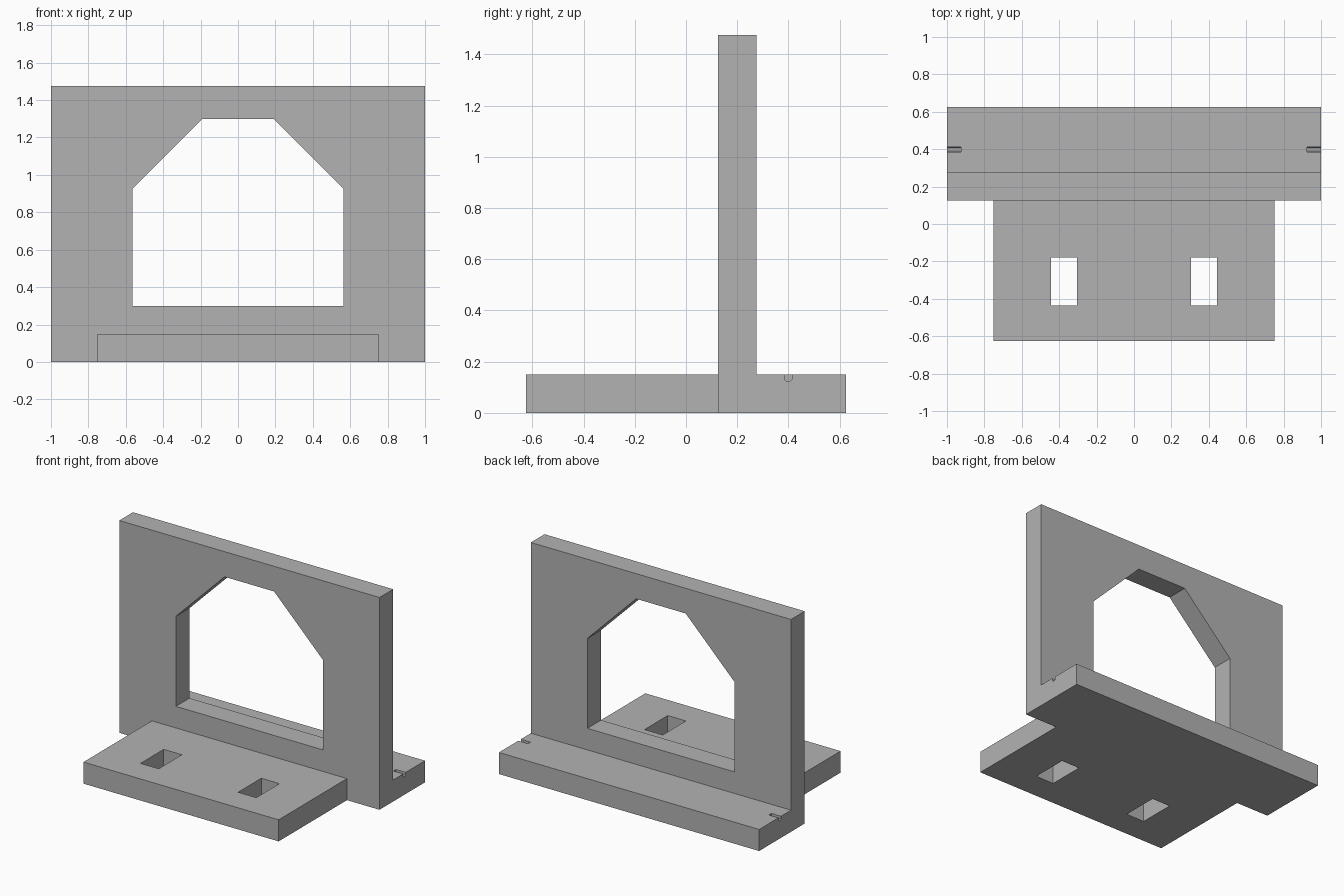
import bpy
import bmesh
from mathutils import Vector

if "Cube" in bpy.data.objects:
    bpy.data.objects.remove(bpy.data.objects["Cube"], do_unlink=True)

grey = bpy.data.materials.new("plain grey")
grey.use_nodes = True
colour = (0.45, 0.45, 0.45, 1)
grey.diffuse_color = colour
grey.node_tree.nodes["Principled BSDF"].inputs["Base Color"].default_value = colour


def prism(name, outline, direction):
    """Extrude a closed outline of 3D points along a direction."""
    bm = bmesh.new()
    face = bm.faces.new([bm.verts.new(p) for p in outline])
    moved = bmesh.ops.extrude_face_region(bm, geom=[face])["geom"]
    verts = [v for v in moved if isinstance(v, bmesh.types.BMVert)]
    bmesh.ops.translate(bm, verts=verts, vec=Vector(direction))
    bmesh.ops.recalc_face_normals(bm, faces=bm.faces)
    mesh = bpy.data.meshes.new(name)
    bm.to_mesh(mesh)
    bm.free()
    mesh.materials.append(grey)
    obj = bpy.data.objects.new(name, mesh)
    bpy.context.collection.objects.link(obj)
    return obj


def combine(target, tool, operation):
    """Apply a boolean and discard the tool."""
    mod = target.modifiers.new(operation.title(), 'BOOLEAN')
    mod.operation, mod.object, mod.solver = operation, tool, 'EXACT'
    bpy.context.view_layer.objects.active = target
    bpy.ops.object.modifier_apply(modifier=mod.name)
    bpy.data.objects.remove(tool, do_unlink=True)


def mirrored(half):
    """Complete a right-hand outline with its mirror image."""
    return half + [(-a, b) for a, b in reversed(half)]


THICK, FRONT, BACK = 0.15, 0.125, 0.275

# T-shaped foot: narrow tongue in front, full-width strip behind
plan = mirrored([(0.75, -0.625), (0.75, FRONT), (1, FRONT), (1, 0.625)])
stand = prism("window_stand", [(x, y, 0) for x, y in plan], (0, 0, THICK))

# Upright wall
wall_shape = mirrored([(1, 0), (1, 1.475)])
wall = prism("wall", [(x, FRONT, z) for x, z in wall_shape], (0, BACK - FRONT, 0))
combine(stand, wall, 'UNION')

# Opening with chamfered upper corners
opening = mirrored([(0.565, 0.3), (0.565, 0.925), (0.19, 1.3)])
cutter = prism("opening_cutter", [(x, 0, z) for x, z in opening], (0, 0.5, 0))
combine(stand, cutter, 'DIFFERENCE')

for side in (-1, 1):
    # Through slots in the tongue
    slot = [(0.305, -0.435), (0.445, -0.435), (0.445, -0.18), (0.305, -0.18)]
    cutter = prism("slot_cutter", [(side * x, y, -0.1) for x, y in slot], (0, 0, 0.4))
    combine(stand, cutter, 'DIFFERENCE')

    # Shallow end grooves in the back strip
    groove = [(0.385, 0.2), (0.385, 0.131), (0.391, 0.125),
              (0.407, 0.125), (0.413, 0.131), (0.413, 0.2)]
    cutter = prism("groove_cutter", [(side * 0.925, y, z) for y, z in groove],
                   (side * 0.2, 0, 0))
    combine(stand, cutter, 'DIFFERENCE')
